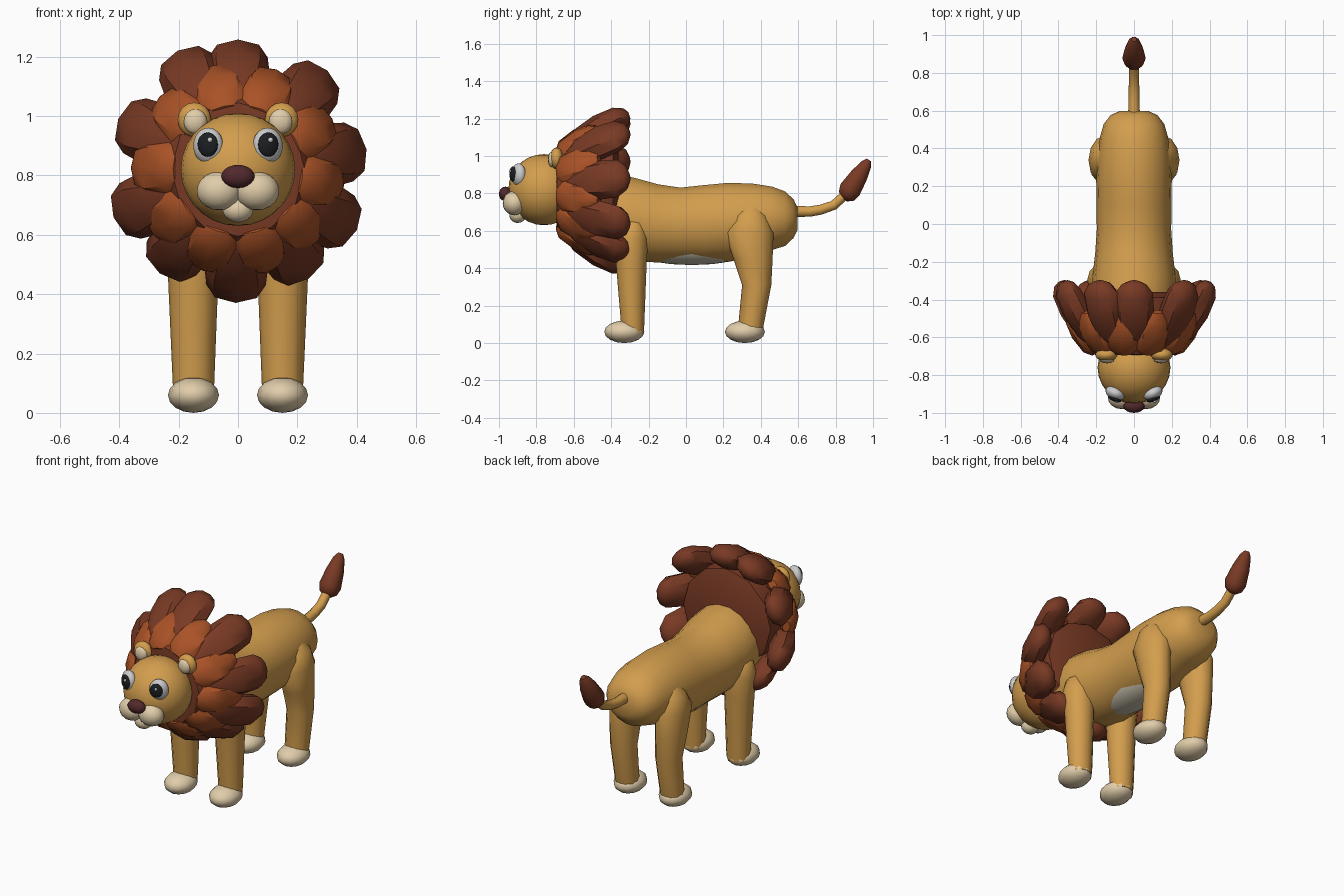
import bpy, bmesh
from math import sin, cos, pi, radians
from mathutils import Vector as V, Matrix

if "Cube" in bpy.data.objects:
    bpy.data.objects.remove(bpy.data.objects["Cube"])

X, Y, Z = V((1, 0, 0)), V((0, 1, 0)), V((0, 0, 1))


def material(name, r, g, b):
    m = bpy.data.materials.new(name)
    m.diffuse_color = (r, g, b, 1)
    m.use_nodes = True
    m.node_tree.nodes["Principled BSDF"].inputs["Base Color"].default_value = m.diffuse_color
    return m


TAN = material("tan", .65, .34, .075)
CREAM = material("cream", .75, .61, .40)
BELLY = material("belly", .60, .55, .43)
DARK = material("dark_mane", .19, .042, .018)
ORANGE = material("orange_mane", .40, .085, .02)
NOSE = material("nose", .085, .022, .025)
WHITE = material("white", .85, .85, .85)
BLACK = material("black", .012, .014, .017)


def finish(name, bm, mat, angle=45):
    bmesh.ops.recalc_face_normals(bm, faces=bm.faces)
    me = bpy.data.meshes.new(name)
    bm.to_mesh(me)
    bm.free()
    me.materials.append(mat)
    me.shade_smooth()
    me.set_sharp_from_angle(angle=radians(angle))
    ob = bpy.data.objects.new(name, me)
    bpy.context.collection.objects.link(ob)
    return ob


def loft(name, sections, mat, n=12, angle=45):
    """Skin elliptical sections given as (centre, half axis, half axis)."""
    bm = bmesh.new()
    rings = [[bm.verts.new(p + u * cos(2 * pi * i / n) + v * sin(2 * pi * i / n))
              for i in range(n)] for p, u, v in sections]
    for a, b in zip(rings, rings[1:]):
        for i in range(n):
            j = (i + 1) % n
            bm.faces.new((a[i], a[j], b[j], b[i]))
    bm.faces.new(rings[0])
    bm.faces.new(rings[-1])
    return finish(name, bm, mat, angle)


def along(points, side):
    """Sections across a path of (point, half width, half thickness)."""
    out = []
    for i, (p, w, t) in enumerate(points):
        a, b = points[max(i - 1, 0)][0], points[min(i + 1, len(points) - 1)][0]
        out.append((p, side * w, (b - a).normalized().cross(side) * t))
    return out


def ball(name, pos, size, mat, yaw=0, seg=16, rings=10):
    bm = bmesh.new()
    m = (Matrix.Translation(pos) @ Matrix.Rotation(radians(yaw), 4, 'Z')
         @ Matrix.Diagonal((*size, 1)))
    bmesh.ops.create_uvsphere(bm, u_segments=seg, v_segments=rings, radius=1, matrix=m)
    return finish(name, bm, mat, 60)


# body: y, centre z, half width, half height
body = [(-.62, .73, .13, .13), (-.45, .69, .22, .225), (-.28, .66, .22, .228),
        (-.15, .64, .205, .212), (-.03, .632, .197, .202), (.1, .638, .198, .21),
        (.23, .646, .2, .214), (.36, .66, .195, .195), (.46, .667, .18, .172),
        (.53, .665, .16, .148), (.575, .665, .125, .105), (.597, .665, .08, .06)]
loft("body", [(V((0, y, z)), X * rx, Z * rz) for y, z, rx, rz in body], TAN, 18)
ball("belly", (0, .03, .52), (.135, .36, .103), BELLY)

# legs and paws: x, y, z, half width, half depth
front = [(.13, -.29, .68, .05, .04), (.145, -.29, .64, .085, .075), (.155, -.295, .56, .092, .093),
         (.151, -.293, .44, .084, .083), (.15, -.285, .1, .07, .062), (.15, -.285, .05, .065, .06)]
hind = [(.13, .345, .74, .04, .045), (.14, .345, .68, .085, .09), (.153, .338, .59, .088, .13),
        (.153, .358, .45, .082, .105), (.15, .378, .31, .074, .078), (.15, .348, .1, .068, .068),
        (.15, .345, .05, .065, .062)]
for s, label in ((1, "right"), (-1, "left")):
    for part, pts, py in (("front", front, -.33), ("hind", hind, .315)):
        loft(f"{part}_leg_{label}",
             [(V((s * x, y, z)), X * rx, Y * ry) for x, y, z, rx, ry in pts], TAN, 12)
        ball(f"{part}_paw_{label}", (s * .15, py, .06), (.086, .107, .06), CREAM, 0, 12, 8)

# tail and its tuft: y, z, radius
tail = [(.54, .705, .032), (.66, .703, .029), (.72, .713, .028), (.79, .737, .027), (.87, .81, .026)]
tuft = [(.845, .768, .02), (.858, .786, .05), (.877, .82, .062), (.925, .895, .05),
        (.963, .955, .032), (.978, .979, .014)]
for name, pts, mat in (("tail", tail, TAN), ("tail_tuft", tuft, DARK)):
    loft(name, along([(V((0, y, z)), r, r) for y, z, r in pts], X), mat, 10)

# mane core
MZ = .82
core = [(-.693, .20), (-.69, .225), (-.64, .26), (-.5, .30), (-.39, .29), (-.36, .2)]
loft("mane_core", [(V((0, y, MZ)), X * r, Z * r) for y, r in core], DARK, 12, 35)


# mane locks: distance from centre, y, half width, half thickness
def lock(name, angle, profile, mat, scale=1):
    a = radians(angle)
    out, side = V((cos(a), 0, sin(a))), V((-sin(a), 0, cos(a)))
    pts = [(V((0, y, MZ)) + out * r * scale, w, t) for r, y, w, t in profile]
    loft(name, along(pts, side), mat, 8, 40)


outer = [(.20, -.63, .05, .045), (.265, -.56, .085, .068), (.33, -.46, .106, .074),
         (.378, -.365, .1, .066), (.392, -.32, .066, .045), (.398, -.303, .025, .018)]
inner = [(.205, -.685, .05, .018), (.23, -.655, .085, .045), (.28, -.575, .098, .056),
         (.32, -.505, .08, .046), (.342, -.465, .035, .022)]
angles = [90, 48, 9, -27, -57, -91, -127, -159, -203, -243]
for i, a in enumerate(angles):
    nxt = angles[i + 1] if i < 9 else -270
    lock(f"outer_mane_lock_{i}", a, outer, DARK, 1.03 if i % 2 else 1)
    lock(f"inner_mane_lock_{i}", (a + nxt) / 2, inner, ORANGE) if i else \
        lock("inner_mane_lock_0", 69, inner, ORANGE)

# head and face
ball("head", (0, -.76, .82), (.193, .19, .19), TAN, 0, 24, 14)
ball("nose", (0, -.965, .797), (.056, .035, .039), NOSE)
ball("chin", (0, -.90, .685), (.052, .045, .043), CREAM)
for s, label in ((1, "right"), (-1, "left")):
    ball(f"muzzle_{label}", (s * .064, -.918, .748), (.075, .062, .065), CREAM)
    ball(f"eye_{label}", (s * .1, -.895, .9), (.054, .036, .061), WHITE, s * 25)
    ball(f"pupil_{label}", (s * .102, -.925, .904), (.037, .015, .041), BLACK, s * 22)
    ball(f"eye_glint_{label}", (s * .102 + .008, -.94, .92), (.009, .007, .009), WHITE, 0, 8, 6)
    ball(f"ear_{label}", (s * .147, -.692, .988), (.058, .036, .058), TAN, 0, 14, 8)
    ball(f"inner_ear_{label}", (s * .144, -.716, .982), (.04, .022, .042), CREAM, 0, 12, 8)
